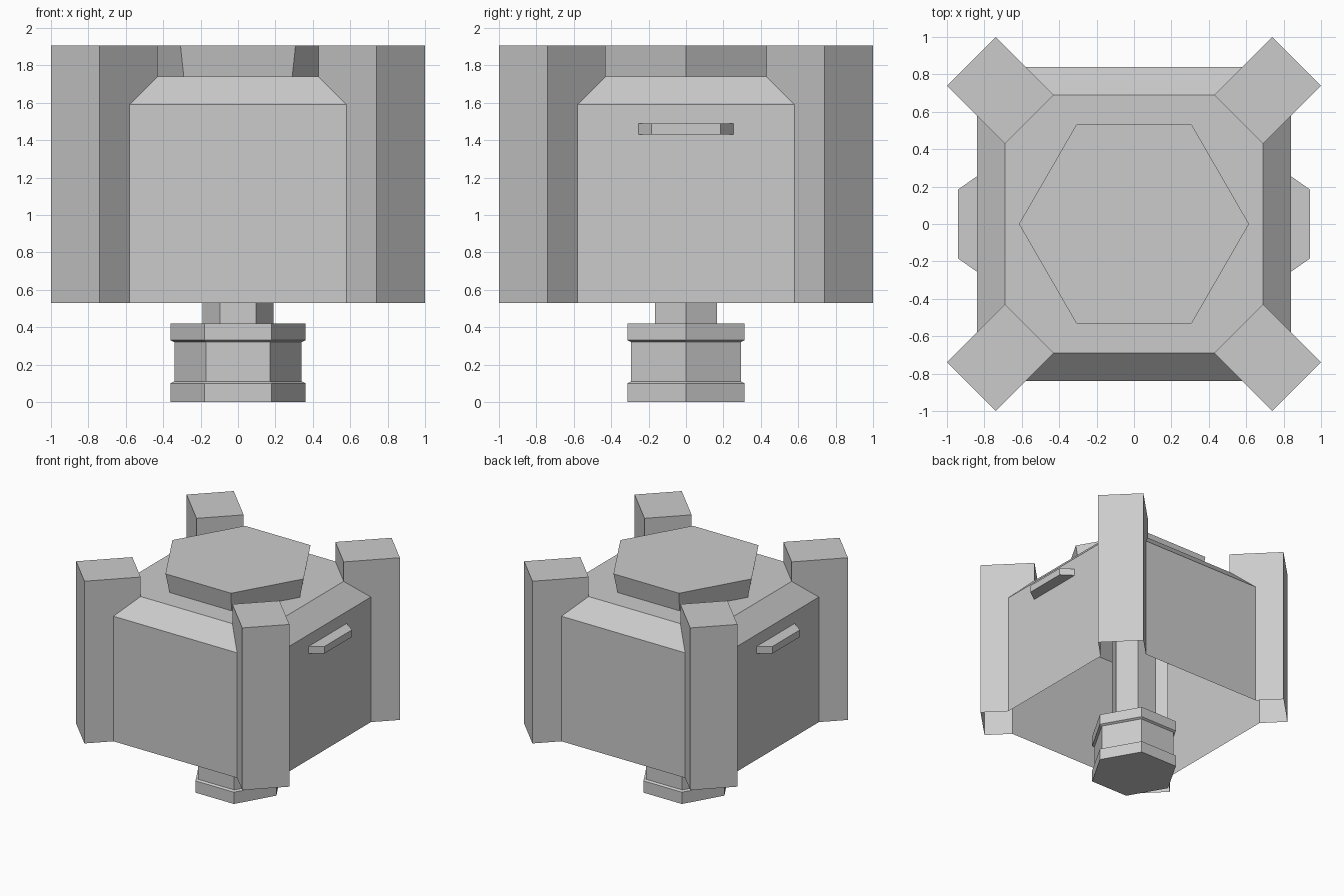
import bpy
import bmesh
from math import cos, sin, pi
from mathutils import Matrix, Vector

if "Cube" in bpy.data.objects:
    bpy.data.objects.remove(bpy.data.objects["Cube"], do_unlink=True)

grey = bpy.data.materials.new("plain_grey")
grey.use_nodes = True
COLOUR = (0.6, 0.6, 0.6, 1)
grey.diffuse_color = COLOUR
grey.node_tree.nodes["Principled BSDF"].inputs["Base Color"].default_value = COLOUR

BOTTOM, EAVE, ROOF, TOP = 0.53, 1.59, 1.74, 1.905


def finish(name, bm, fix_normals=True):
    bmesh.ops.remove_doubles(bm, verts=bm.verts, dist=0.0005)
    if fix_normals:
        bmesh.ops.recalc_face_normals(bm, faces=bm.faces)
    mesh = bpy.data.meshes.new(name)
    bm.to_mesh(mesh)
    bm.free()
    mesh.materials.append(grey)
    obj = bpy.data.objects.new(name, mesh)
    bpy.context.collection.objects.link(obj)
    return obj


def add_face(bm, points):
    bm.faces.new([bm.verts.new(p) for p in points])


def hex_lathe(name, profile):
    """Six-sided turned solid with corners on the x axis."""
    bm = bmesh.new()
    rings = [[bm.verts.new((r * cos(i * pi / 3), r * sin(i * pi / 3), z))
              for i in range(6)] for r, z in profile]
    for low, high in zip(rings, rings[1:]):
        for i in range(6):
            j = (i + 1) % 6
            bm.faces.new((low[i], low[j], high[j], high[i]))
    bm.faces.new(rings[0][::-1])
    bm.faces.new(rings[-1])
    return finish(name, bm)


# Hollow head, open below: one quarter of the plan, turned four times
wall, edge, roof_wall, roof_edge = 0.84, 0.58, 0.69, 0.43
far, near = 1.0, 0.74


def at(x, y, z):
    return Vector((x, y, z))


bm = bmesh.new()
roof_points = []
for quarter in range(4):
    turn = Matrix.Rotation(quarter * pi / 2, 3, 'Z')

    def panel(*points):
        add_face(bm, [turn @ p for p in points])

    # Flat wall and sloped eave
    panel(at(wall, -edge, BOTTOM), at(wall, edge, BOTTOM),
          at(wall, edge, EAVE), at(wall, -edge, EAVE))
    panel(at(wall, -edge, EAVE), at(wall, edge, EAVE),
          at(roof_wall, roof_edge, ROOF), at(roof_wall, -roof_edge, ROOF))
    # Both flanks of the corner post
    flank = [at(wall, edge, BOTTOM), at(far, near, BOTTOM), at(far, near, TOP),
             at(roof_wall, roof_edge, TOP), at(roof_wall, roof_edge, ROOF),
             at(wall, edge, EAVE)]
    panel(*flank)
    panel(*[at(p.y, p.x, p.z) for p in reversed(flank)])
    # Outer face, cap and short inner face of the post
    panel(at(far, near, BOTTOM), at(near, far, BOTTOM),
          at(near, far, TOP), at(far, near, TOP))
    panel(at(far, near, TOP), at(near, far, TOP),
          at(roof_edge, roof_wall, TOP), at(roof_wall, roof_edge, TOP))
    panel(at(roof_edge, roof_wall, ROOF), at(roof_wall, roof_edge, ROOF),
          at(roof_wall, roof_edge, TOP), at(roof_edge, roof_wall, TOP))
    roof_points += [turn @ at(roof_wall, roof_edge, ROOF),
                    turn @ at(roof_edge, roof_wall, ROOF)]
add_face(bm, roof_points)
finish("head_shell", bm, fix_normals=False)

# Hexagonal cap, wider at the top
hex_lathe("top_cap", [(0.58, ROOF), (0.615, TOP)])

# Foot with two flanges, and the stem rising into the hollow head
hex_lathe("foot", [(0.36, 0), (0.36, 0.1), (0.34, 0.11), (0.34, 0.32),
                   (0.36, 0.33), (0.36, 0.42)])
hex_lathe("stem", [(0.19, 0.42), (0.19, ROOF - 0.005)])

# Tapered side ledges
for side, name in ((1, "left_ledge"), (-1, "right_ledge")):
    bm = bmesh.new()
    plan = [(wall, -0.255), (0.94, -0.185), (0.94, 0.185), (wall, 0.255)]
    add_face(bm, [(side * x, y, 1.43) for x, y in plan])
    extruded = bmesh.ops.extrude_face_region(bm, geom=bm.faces[:])
    moved = [g for g in extruded["geom"] if isinstance(g, bmesh.types.BMVert)]
    bmesh.ops.translate(bm, verts=moved, vec=(0, 0, 0.06))
    finish(name, bm)
